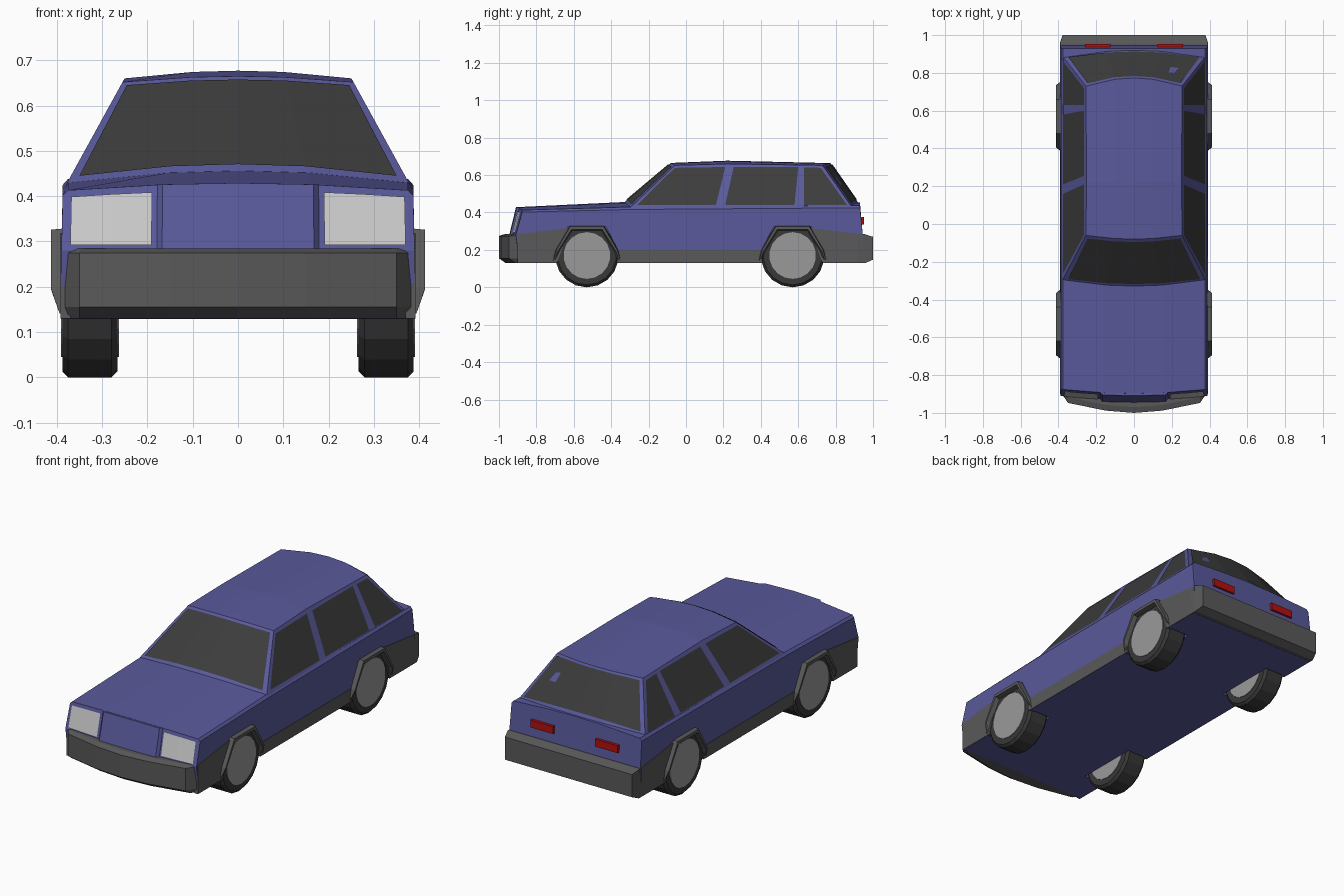
import bpy, bmesh, math
from mathutils import Vector

if "Cube" in bpy.data.objects:
    bpy.data.objects.remove(bpy.data.objects["Cube"])


def material(name, r, g, b):
    m = bpy.data.materials.new(name)
    m.diffuse_color = (r, g, b, 1)
    m.use_nodes = True
    m.node_tree.nodes["Principled BSDF"].inputs["Base Color"].default_value = m.diffuse_color
    return m


BLUE = material("blue paint", .10, .10, .33)
TRIM = material("dark trim", .10, .10, .10)
GLASS = material("dark glass", .045, .045, .045)
RUBBER = material("rubber", .04, .04, .04)
METAL = material("wheel metal", .32, .32, .32)
LAMP = material("lamp glass", .55, .55, .55)
RED = material("red lamp", .45, .005, .005)


def make(name, verts, faces, mat, mirror=False):
    me = bpy.data.meshes.new(name)
    me.from_pydata(verts, [], faces)
    bm = bmesh.new()
    bm.from_mesh(me)
    bmesh.ops.recalc_face_normals(bm, faces=bm.faces)
    bm.to_mesh(me)
    bm.free()
    ob = bpy.data.objects.new(name, me)
    bpy.context.collection.objects.link(ob)
    if mat:
        me.materials.append(mat)
    if mirror:
        ob.modifiers.new("Mirror", 'MIRROR').use_mirror_merge = False
    return ob


def arc(w, y, z, dy=0, dz=0, drop=0):
    """Curve across the car: half width, end position, bulge at the centre, dropped ends."""
    def at(u):
        k = 1 - u * u
        return Vector((w * u, y + dy * k, z + dz * k - (drop if abs(u) == 1 else 0)))
    return at


def loft(name, rows, mat):
    """Closed shell through rows of points, capped at both sides."""
    n, m = len(rows), len(rows[0])
    faces = [(i * m + j, i * m + j + 1, (i + 1) % n * m + j + 1, (i + 1) % n * m + j)
             for i in range(n) for j in range(m - 1)]
    faces += [[i * m for i in range(n)], [i * m + m - 1 for i in range(n)]]
    return make(name, [p for r in rows for p in r], faces, mat)


def panel(name, low, high, us, v0, v1, off, mat, mirror=False):
    """Thin sheet lying just above the surface between two arcs."""
    off, m = Vector(off), len(us)
    pts = [low(u).lerp(high(u), v) + off for v in (v0, v1) for u in us]
    return make(name, pts, [(j, j + 1, m + j + 1, m + j) for j in range(m - 1)], mat, mirror)


def prism(name, yz, x0, x1, mat, inset=None):
    """Side profile extruded along x and mirrored; inset gives another outer profile."""
    n = len(yz)
    pts = [(x0, y, z) for y, z in yz] + [(x1, y, z) for y, z in (inset or yz)]
    faces = [(i, (i + 1) % n, n + (i + 1) % n, n + i) for i in range(n)]
    faces += [list(range(n)), list(range(n, 2 * n))]
    return make(name, pts, faces, mat, True)


# Lower body
US = (-1, -.97, -.4, 0, .4, .97, 1)
nose_low = arc(.39, -.91, .28, -.02)
nose_top = arc(.387, -.875, .412, -.022, .017, .01)
body_arcs = [arc(.39, -.89, .129), nose_low, nose_top,
             arc(.387, -.30, .428, -.03, .028, .012),
             arc(.387, .93, .437, 0, .016, .012),
             arc(.39, .945, .28), arc(.39, .94, .129)]
body = loft("body", [[a(u) for u in US] for a in body_arcs], BLUE)

# Cabin
CU = (-1, -.4, 0, .4, 1)
screen_low = arc(.38, -.30, .425, -.03, .03)
screen_top = arc(.255, -.06, .652, -.02, .013)
rear_low = arc(.38, .89, .425, .032, .025)
rear_top = arc(.255, .73, .652, .043, .012)
loft("cabin", [[a(u) for u in CU] for a in
               (screen_low, screen_top, arc(.2505, .22, .66, 0, .017), rear_top, rear_low)], BLUE)

# Windscreen and rear window
WU = (-.94, -.4, 0, .4, .94)
panel("windscreen", screen_low, screen_top, WU, .06, .95, (0, -.003, .003), GLASS)
panel("rear_window", rear_low, rear_top, WU, .08, .95, (0, .003, .003), GLASS)

# Side windows, lying on the sloping cabin sides
windows = {"front_window": ((-.26, .44), (.16, .44), (.21, .642), (-.06, .638)),
           "middle_window": ((.21, .44), (.58, .44), (.60, .642), (.255, .642)),
           "quarter_window": ((.63, .44), (.86, .44), (.72, .638), (.63, .64))}
for name, quad in windows.items():
    make(name, [(.383 - (z - .425) * .551, y, z + .001) for y, z in quad],
         [(0, 1, 2, 3)], GLASS, True)

# Headlights and raised centre nose panel
panel("headlight", nose_low, nose_top, (.49, .72, .95), .08, .88, (0, -.004, .001), LAMP, True)
GU = (-.46, -.43, 0, .43, .46)
loft("nose_panel", [[a(u) + Vector((0, 0 if abs(u) == .46 else dy, 0)) for u in GU]
                    for a, dy in ((nose_low, -.015), (nose_top, -.012))] +
     [[a(u) + Vector((0, .03, -.003)) for u in GU] for a in (nose_top, nose_low)], BLUE)

# Front bumper
plan = [(0, -1), (.15, -.988), (.35, -.947), (.392, -.885)]
plan = [(-x, y) for x, y in plan[:0:-1]] + plan
rows = [[(x, -.87, z) for x, y in plan] for z in (.284, .13)]
rows += [[(x, min(y + d, -.871), z) for x, y in plan]
         for d, z in ((.035, .13), (0, .155), (0, .275), (.03, .284))]
loft("front_bumper", rows, TRIM)

# Rear bumper
loft("rear_bumper", [[(-x, y, z), (x, y, z)] for x, y, z in
                     ((.392, .92, .13), (.392, .96, .13), (.378, 1, .148), (.378, 1, .27),
                      (.392, .955, .284), (.392, .92, .284))], TRIM)

# Tail lights
prism("tail_light", [(.93, .335), (.945, .335), (.945, .375), (.93, .375)], .125, .26, RED,
      ) .location.y = .007

# Side trim strips
prism("front_trim", [(-.90, .13), (-.90, .284), (-.62, .318), (-.69, .13)], .37, .392, TRIM)
prism("middle_trim", [(-.37, .13), (-.37, .20), (.41, .20), (.41, .13)], .37, .392, TRIM)
prism("rear_trim", [(.73, .13), (.66, .318), (.94, .284), (.94, .13)], .37, .392, TRIM)

# Wheels, arches and wheel wells
OUTER = [(-.185, .145), (-.17, .20), (-.092, .33), (.092, .33), (.17, .20), (.185, .145)]
INNER = [(.165, .145), (.15, .19), (.08, .305), (-.08, .305), (-.15, .19), (-.165, .145)]


def disc(name, r, x0, x1, y, z, mat):
    ring = [(y + r * math.cos(a), z + r * math.sin(a))
            for a in (2 * math.pi * (i + .5) / 18 for i in range(18))]
    return prism(name, ring, x0, x1, mat)


for end, yc in (("front", -.53), ("rear", .57)):
    tyre = disc(end + "_tyre", .17, .266, .388, yc, .17, RUBBER)
    bev = tyre.modifiers.new("Bevel", 'BEVEL')
    bev.width, bev.segments, bev.angle_limit = .013, 1, math.radians(60)
    disc(end + "_hub", .125, .263, .391, yc, .17, METAL)

    # Flared arch: strips between outer and inner outlines, tapering outwards
    section = []
    for (oy, oz), (iy, iz) in zip(OUTER, INNER[::-1]):
        low = oz < .15
        xo = .394 if low else .413
        section.append([Vector((.37, yc + oy, oz)), Vector((xo, yc + oy * .97, oz - .004)),
                        Vector((xo, yc + iy * 1.03, iz + .004)), Vector((.37, yc + iy * .96, iz - .006))])
    cols = [[s[k] for s in section] for k in range(4)]
    loft(end + "_arch", cols, TRIM).modifiers.new("Mirror", 'MIRROR').use_mirror_merge = False

    # Well cutter
    hole = [(yc - .172, .05), (yc - .172, .19), (yc - .1, .325),
            (yc + .1, .325), (yc + .172, .19), (yc + .172, .05)]
    cutter = prism(end + "_well_cutter", hole, .262, .5, None)
    cutter.hide_render = True
    cutter.display_type = 'WIRE'
    cut = body.modifiers.new("Well", 'BOOLEAN')
    cut.object, cut.operation, cut.solver = cutter, 'DIFFERENCE', 'EXACT'
